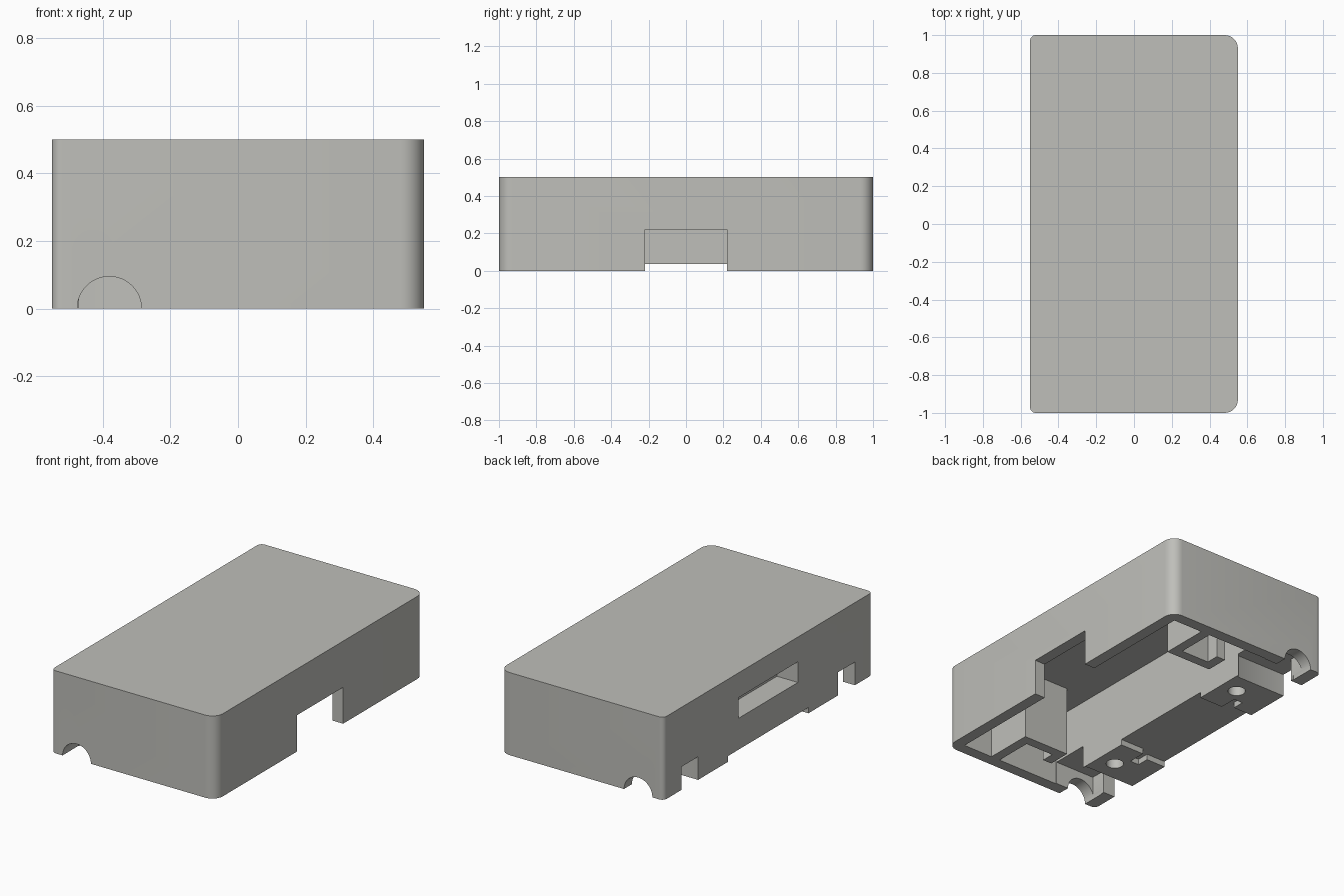
import bpy, bmesh, math

if "Cube" in bpy.data.objects:
    bpy.data.objects.remove(bpy.data.objects["Cube"])

grey = bpy.data.materials.new("light grey plastic")
grey.diffuse_color = (0.52, 0.52, 0.49, 1)
grey.use_nodes = True
grey.node_tree.nodes["Principled BSDF"].inputs["Base Color"].default_value = grey.diffuse_color


def prism(name, pts, z0, z1):
    """Extrude an outline in x and y from z0 to z1."""
    bm = bmesh.new()
    face = bm.faces.new([bm.verts.new((x, y, z0)) for x, y in pts])
    top = bmesh.ops.extrude_face_region(bm, geom=[face])["geom"]
    bmesh.ops.translate(bm, vec=(0, 0, z1 - z0),
                        verts=[v for v in top if isinstance(v, bmesh.types.BMVert)])
    bmesh.ops.recalc_face_normals(bm, faces=bm.faces)
    mesh = bpy.data.meshes.new(name)
    bm.to_mesh(mesh)
    bm.free()
    mesh.materials.append(grey)
    ob = bpy.data.objects.new(name, mesh)
    bpy.context.collection.objects.link(ob)
    return ob


def rect(x0, x1, y0, y1):
    return [(x0, y0), (x1, y0), (x1, y1), (x0, y1)]


def circle(cx, cy, r, n=32):
    return [(cx + r * math.cos(2 * math.pi * i / n),
             cy + r * math.sin(2 * math.pi * i / n)) for i in range(n)]


def rounded(x0, x1, y0, y1, r_left, r_right, n=8):
    pts = []
    for cx, cy, r, start in ((x1 - r_right, y1 - r_right, r_right, 0),
                             (x0 + r_left, y1 - r_left, r_left, 90),
                             (x0 + r_left, y0 + r_left, r_left, 180),
                             (x1 - r_right, y0 + r_right, r_right, 270)):
        for i in range(n + 1):
            a = math.radians(start + 90 * i / n)
            pts.append((cx + r * math.cos(a), cy + r * math.sin(a)))
    return pts


def cut(target, cutter):
    """Subtract the cutter and remove it."""
    mod = target.modifiers.new("cut", "BOOLEAN")
    mod.operation = "DIFFERENCE"
    mod.solver = "EXACT"
    mod.object = cutter
    bpy.context.view_layer.objects.active = target
    bpy.ops.object.modifier_apply(modifier=mod.name)
    bpy.data.objects.remove(cutter)


# Outer shell with a solid strip left along its left side
shell = prism("shell", rounded(-0.55, 0.55, -1, 1, 0.03, 0.07), 0, 0.5)
cut(shell, prism("cavity", rect(-0.2, 0.48, -0.93, 0.93), -0.1, 0.43))

# Opening in the right wall and socket in the left wall
cut(shell, prism("side_opening", rect(0.4, 0.7, -0.22, 0.22), -0.1, 0.22))
cut(shell, prism("socket", rect(-0.7, -0.41, -0.285, 0.285), 0.225, 0.35))

# Shallow recess under the strip
half = [(-0.1, 0.35), (-0.36, 0.35), (-0.36, 0.46), (-0.42, 0.46),
        (-0.42, 0.385), (-0.7, 0.385)]
recess = half + [(x, -y) for x, y in reversed(half)]
cut(shell, prism("recess", recess, -0.1, 0.035))

for s in (1, -1):
    # Cable channel at each end of the strip
    channel = [(-0.7, 0.67), (-0.22, 0.67), (-0.206, 0.676), (-0.2, 0.69), (-0.15, 0.69),
               (-0.15, 0.925), (-0.47, 0.925), (-0.47, 0.83), (-0.7, 0.83)]
    cut(shell, prism("channel", [(x, s * y) for x, y in channel], -0.1, 0.14))

    # Screw hole
    cut(shell, prism("screw_hole", circle(-0.31, s * 0.54, 0.05), -0.1, 0.3))

    # Half-round cable exit in the end wall
    exit_cut = prism("cable_exit", circle(-0.38, 0, 0.095, 48), -0.15, 0.15)
    exit_cut.rotation_euler = (math.pi / 2, 0, 0)
    exit_cut.location = (0, s * 1.0, 0)
    bpy.context.view_layer.update()
    cut(shell, exit_cut)

    # Hooked bracket hanging from the ceiling
    hook = [(0.28, 0.95), (0.28, 0.63), (-0.03, 0.63), (-0.03, 0.77),
            (0.03, 0.77), (0.03, 0.69), (0.22, 0.69), (0.22, 0.95)]
    prism("back_bracket" if s > 0 else "front_bracket",
          [(x, s * y) for x, y in hook], 0, 0.44)

# Smooth the rounded corners and holes, keep the edges sharp
bpy.ops.object.select_all(action="DESELECT")
shell.select_set(True)
bpy.context.view_layer.objects.active = shell
bpy.ops.object.shade_smooth_by_angle(angle=math.radians(30))
